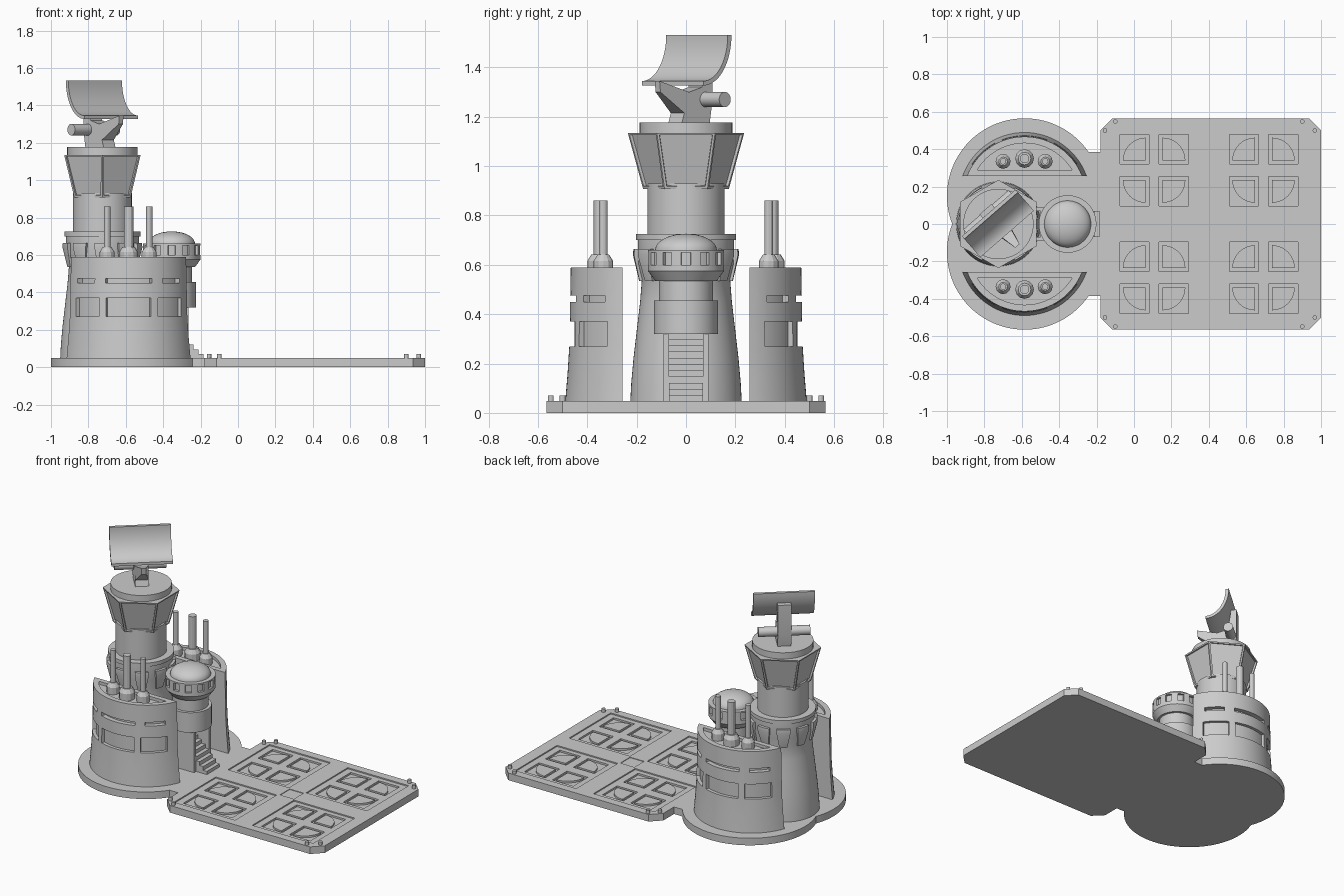
import bpy, bmesh
from math import sin, cos, pi, radians, asin, acos, sqrt

if "Cube" in bpy.data.objects:
    bpy.data.objects.remove(bpy.data.objects["Cube"])

BASE = 0.048          # top of the ground slab
TX, RX = -0.725, -0.355   # tower and entrance turret centres


def make(name, parts, cutters=(), mirror=False, inset=None):
    """One object from lofted parts; each part is a list of rings of 3D points."""
    bm = bmesh.new()
    for rings in parts:
        vs = [[bm.verts.new(p) for p in ring] for ring in rings]
        n = len(vs[0])
        sides = []
        for a, b in zip(vs, vs[1:]):
            for i in range(n):
                j = (i + 1) % n
                sides.append(bm.faces.new((a[i], a[j], b[j], b[i])))
        bm.faces.new(vs[0][::-1])
        bm.faces.new(vs[-1])
    bmesh.ops.recalc_face_normals(bm, faces=bm.faces[:])
    if inset:
        bmesh.ops.inset_individual(bm, faces=sides, thickness=inset[0], depth=0)
        bmesh.ops.inset_individual(bm, faces=sides, thickness=0.001, depth=-inset[1])
    me = bpy.data.meshes.new(name)
    bm.to_mesh(me)
    bm.free()
    ob = bpy.data.objects.new(name, me)
    bpy.context.collection.objects.link(ob)
    for c in cutters:
        m = ob.modifiers.new("cut", 'BOOLEAN')
        m.operation, m.solver, m.object = 'DIFFERENCE', 'EXACT', c
    if mirror:
        m = ob.modifiers.new("mirror", 'MIRROR')
        m.use_axis = (False, True, False)
    return ob


def cutter(name, parts):
    ob = make(name, parts)
    ob.hide_render = True
    return ob


def prism(pts, z0, z1):
    return [[(x, y, z) for x, y in pts] for z in (z0, z1)]


def box(x0, x1, y0, y1, z0, z1):
    return prism([(x0, y0), (x1, y0), (x1, y1), (x0, y1)], z0, z1)


def arc(cx, cy, r, a0, a1, n):
    return [(cx + r * cos(a0 + (a1 - a0) * i / n), cy + r * sin(a0 + (a1 - a0) * i / n))
            for i in range(n + 1)]


def lathe(cx, cy, profile, n=48, rot=0.0):
    return [[(x, y, z) for x, y in arc(cx, cy, r, rot, rot + 2 * pi, n)[:-1]] for r, z in profile]


def sector(cx, cy, r0, r1, a0, a1, n=10):
    return arc(cx, cy, r0, a0, a1, n) + arc(cx, cy, r1, a1, a0, n)


def segment(cy, r, y0, n=32):
    """Circle segment beyond the straight line y = y0."""
    a = asin((y0 - cy) / r)
    return arc(-0.585, cy, r, a, pi - a, n)


# ground slab: two overlapping discs joined to a chamfered landing pad
a0, a1 = asin(0.235 / 0.415), pi + asin(0.15 / 0.415)
upper = [(1, 0.5), (0.935, 0.565), (-0.115, 0.565), (-0.18, 0.5), (-0.18, 0.385)]
upper += arc(-0.585, 0.15, 0.415, a0, a1, 48)
outline = upper + [(x, -y) for x, y in upper[-2::-1]]
bays, pits, fans = [], [], []
for qx in (0.1075, 0.6925):
    for qy in (-0.2875, 0.2875):
        bays.append(box(qx - 0.228, qx + 0.228, qy - 0.223, qy + 0.223, BASE - 0.008, 0.1))
        for k, (sx, sy) in enumerate([(1, 1), (-1, 1), (-1, -1), (1, -1)]):
            x, y = qx + sx * 0.105, qy + sy * 0.112
            pits.append(box(x - 0.078, x + 0.078, y - 0.078, y + 0.078, BASE - 0.02, 0.1))
            cx, cy = x - sx * 0.06, y - sy * 0.06
            fans.append(prism([(cx, cy)] + arc(cx, cy, 0.122, k * pi / 2, (k + 1) * pi / 2, 12),
                              BASE - 0.024, BASE - 0.008))
bays.append(box(0.35, 0.455, -0.052, 0.052, BASE - 0.004, 0.1))
make("ground_slab", [prism(outline, 0, BASE)],
     [cutter("bay_cutter", bays), cutter("pit_cutter", pits)])
make("pad_quarter_plates", fans)
make("pad_corner_lamps", [lathe(x, y, [(0.012, 0.04), (0.012, 0.07)], 12)
     for x, y in ((-0.1, 0.548), (-0.155, 0.5), (0.9, 0.548), (0.967, 0.5))], mirror=True)

# curved side blocks with window panels, slots and a sunken roof
CY = 0.137
D = radians
panels = cutter("panel_cutter", [prism(sector(-0.585, CY, 0.314, 0.5, D(a), D(b)), 0.27, 0.37)
                for a, b in ((33, 62), (69, 111), (118, 147))])
slots = cutter("slot_cutter", [prism(sector(-0.585, CY, 0.302, 0.5, D(a), D(b)), 0.45, 0.475)
               for a, b in ((35, 57), (68, 112), (123, 145))])
roof = cutter("roof_cutter", [prism(segment(CY, 0.295, 0.29), 0.57, 0.7)])
rings = [[(x, y, z) for x, y in segment(CY, r, 0.257)]
         for r, z in ((0.353, 0.04), (0.343, 0.16), (0.336, 0.27), (0.33, 0.59))]
make("side_blocks", [rings], [panels, slots, roof], mirror=True)
stacks = []
for x, y, rb, rp in ((-0.7, 0.335, 0.04, 0.017), (-0.585, 0.35, 0.05, 0.025), (-0.475, 0.335, 0.04, 0.017)):
    stacks.append(lathe(x, y, [(rb, 0.56), (rb, 0.615), (rp * 1.35, 0.642), (rp, 0.642), (rp, 0.86)], 12))
make("exhaust_stacks", stacks, mirror=True)

# main tower
make("tower_body", [lathe(TX, 0, [
    (0.226, 0.04), (0.222, 0.12), (0.213, 0.22), (0.199, 0.34), (0.186, 0.45), (0.179, 0.54),
    (0.195, 0.6), (0.195, 0.7), (0.203, 0.7), (0.203, 0.725), (0.157, 0.725), (0.157, 0.93)], 64)])
brackets = []
for k in range(10):
    a = pi / 2 + k * pi / 5
    brackets.append([[(x, y, z) for x, y in sector(TX, 0, 0.16, r, a - w, a + w, 4)]
                     for z, r, w in ((0.535, 0.19, 0.13), (0.64, 0.215, 0.2), (0.665, 0.213, 0.2))])
make("tower_brackets", brackets)

# hexagonal control cab with sunken windows
make("control_cab", [lathe(TX, 0, [(0.174, 0.908), (0.236, 1.135)], 6, pi / 2)], inset=(0.014, 0.012))
make("cab_roof", [lathe(TX, 0, [(0.188, 1.12), (0.188, 1.177)])])

# entrance turret, doorway and steps
holes = []
for k in range(12):
    a = k * pi / 6
    holes.append(prism(sector(RX, 0, 0.138, 0.2, a - 0.13, a + 0.13, 3), 0.6, 0.65))
dome = [(0.125 * cos(t), 0.66 + 0.066 * sin(t)) for t in [i * pi / 20 for i in range(10)]] + [(0.001, 0.726)]
make("turret", [lathe(RX, 0, [(0.13, 0.32), (0.13, 0.455), (0.11, 0.455), (0.11, 0.535), (0.125, 0.535),
     (0.154, 0.575), (0.154, 0.66)] + dome)], [cutter("turret_window_cutter", holes)])
make("door_frame", [box(-0.6, -0.265, s * 0.08 - 0.011, s * 0.08 + 0.011, 0.04, 0.325) for s in (-1, 1)]
     + [box(-0.5, -0.45, -0.075, 0.075, 0.04, 0.325)])
steps = [(-0.185, 0.04)]
for i in range(10):
    x = -0.185 - i * 0.027
    z = 0.07 + i * 0.0255
    steps += [(x, z), (x - 0.027, z)]
steps.append((-0.455, 0.04))
make("steps", [[[(x, y, z) for x, z in steps] for y in (-0.069, 0.069)]])

# radar: local u runs along the dish, n points out of its hollow side
A = radians(41)


def radar(u, n, z):
    return (TX + u * cos(A) + n * sin(A), u * sin(A) - n * cos(A), z)


ts = [i * pi / 32 for i in range(17)]
curve = [(-0.079 + 0.15 * (1 - cos(t)), 1.532 - 0.205 * sin(t)) for t in ts]
curve += [(-0.059 + 0.13 * (1 - cos(t)), 1.532 - 0.187 * sin(t)) for t in ts[::-1]]
make("radar_dish", [[[radar(u, n, z) for n, z in curve] for u in (-0.19, 0.19)]])
post = [(-0.09, 1.17), (0.06, 1.17), (0.045, 1.215), (0.15, 1.3), (0.155, 1.345),
        (0.02, 1.3), (-0.05, 1.32), (-0.07, 1.46), (-0.105, 1.46), (-0.105, 1.26)]
make("radar_post", [[[radar(s * (0.015 if n > 0.1 else 0.042), n, z) for n, z in post] for s in (-1, 1)]])
make("radar_motor", [[[radar(u, -0.07 + 0.031 * cos(k * pi / 12), 1.27 + 0.031 * sin(k * pi / 12))
     for k in range(24)] for u in (-0.16, 0.16)]])

# apply cuts, drop the cutters, keep edges crisp
objs = [o for o in bpy.context.scene.objects if not o.hide_render]
tools = [o for o in bpy.context.scene.objects if o.hide_render]
for o in objs:
    o.select_set(True)
bpy.context.view_layer.objects.active = objs[0]
bpy.ops.object.convert(target='MESH')
for o in tools:
    bpy.data.objects.remove(o)
bpy.ops.object.shade_smooth_by_angle(angle=radians(25))
